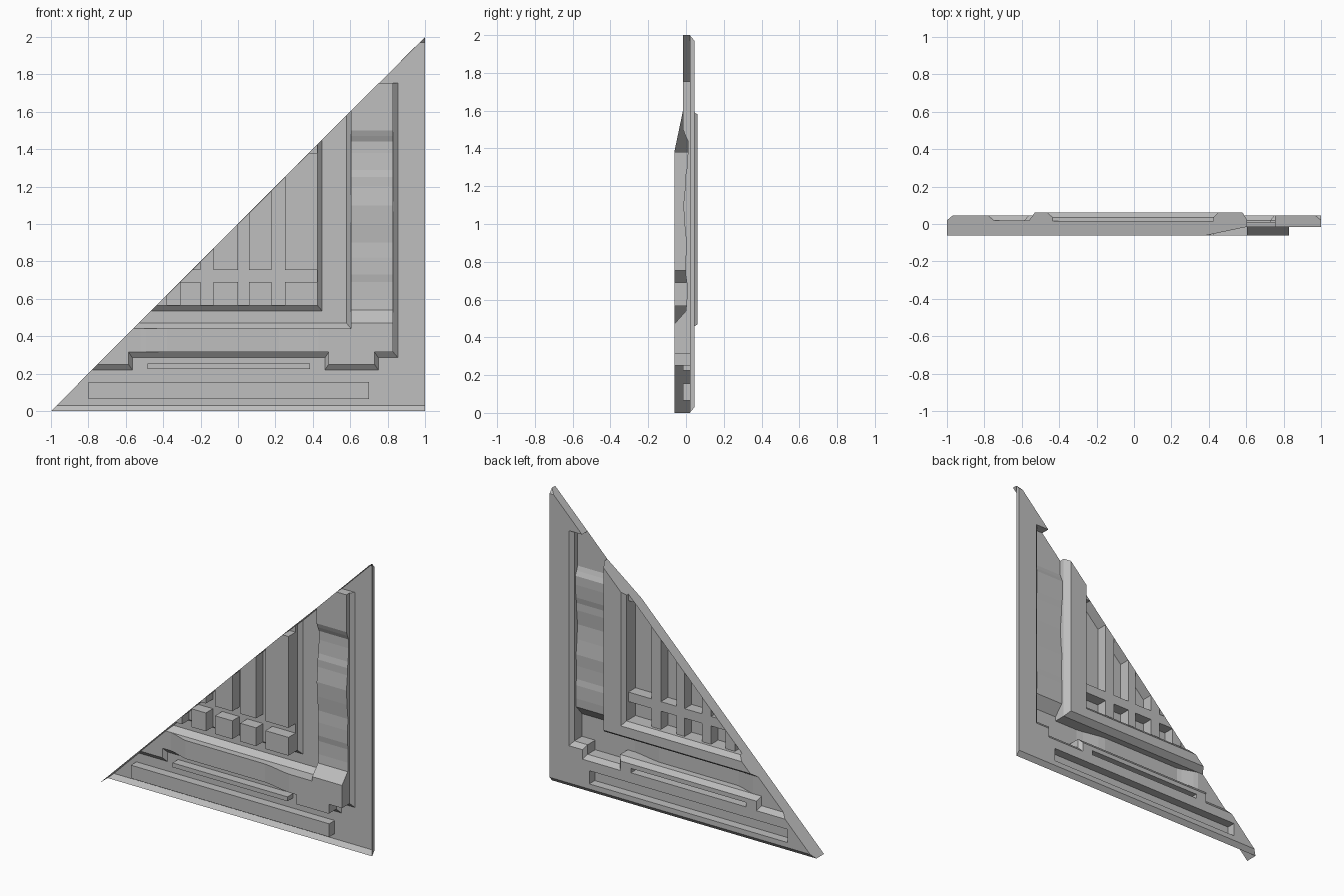
import bpy, bmesh
from mathutils import Vector

if "Cube" in bpy.data.objects:
    bpy.data.objects.remove(bpy.data.objects["Cube"])

# Depth levels along y: positive y is the decorated face
PLATE, RAISED, EDGE, BAR, MID, SLOT, DEEP = .045, .062, .02, .015, -.025, -.015, -.062

grey = bpy.data.materials.new("stone_grey")
grey.diffuse_color = (.52, .52, .52, 1)
grey.use_nodes = True
grey.node_tree.nodes["Principled BSDF"].inputs["Base Color"].default_value = grey.diffuse_color


def poly(bm, pts):
    """One face from (x, y, z) points."""
    return bm.faces.new([bm.verts.new(p) for p in pts])


def rect(bm, x0, x1, z0, z1, y):
    poly(bm, [(x0, y, z0), (x0, y, z1), (x1, y, z1), (x1, y, z0)])


def strip(bm, a, ya, b, yb):
    """Band between two (x, z) lines lying at depths ya and yb."""
    for (p, q), (r, s) in zip(zip(a, a[1:]), zip(b, b[1:])):
        poly(bm, [(p[0], ya, p[1]), (q[0], ya, q[1]), (s[0], yb, s[1]), (r[0], yb, r[1])])


def fill(bm, loops, y):
    """Flat sheet with holes: the first loop is the outline."""
    edges = []
    for loop in loops:
        vs = [bm.verts.new((x, y, z)) for x, z in loop]
        edges += [bm.edges.new((vs[i - 1], vs[i])) for i in range(len(vs))]
    bmesh.ops.triangle_fill(bm, edges=edges, use_beauty=True, normal=(0, 1, 0))
    bmesh.ops.dissolve_limit(bm, angle_limit=.001, verts=[], edges=bm.edges[:])


def finish(bm, name, clip=True, out=Vector((0, 1, 0))):
    """Trim along the diagonal, orient outwards and make the object."""
    bmesh.ops.remove_doubles(bm, verts=bm.verts[:], dist=.0005)
    if clip:
        bmesh.ops.bisect_plane(bm, geom=bm.verts[:] + bm.edges[:] + bm.faces[:],
                               plane_co=(0, 0, 1), plane_no=(-1, 0, 1), clear_outer=True)
    bmesh.ops.recalc_face_normals(bm, faces=bm.faces[:])
    if sum(f.normal.dot(out) * f.calc_area() for f in bm.faces) < 0:
        bmesh.ops.reverse_faces(bm, faces=bm.faces[:])
    me = bpy.data.meshes.new(name)
    bm.to_mesh(me)
    bm.free()
    me.materials.append(grey)
    bpy.context.collection.objects.link(bpy.data.objects.new(name, me))


# Stepped inner outline of the border: upper and lower line of its bevel
rim_top = [(-.95, .22), (-.565, .22), (-.565, .285), (.465, .285), (.465, .22), (.75, .22),
           (.75, .285), (.855, .285), (.855, 1.755), (.7, 1.755)]
rim_low = [(-.95, .25), (-.585, .25), (-.585, .315), (.485, .315), (.485, .25), (.73, .25),
           (.73, .315), (.83, .315), (.83, 1.755), (.7, 1.755)]

# Outer border with two sunken slots and bevelled ends
bm = bmesh.new()
slots = [[(-.8, .065), (.7, .065), (.7, .155), (-.8, .155)],
         [(-.485, .225), (.385, .225), (.385, .255), (-.485, .255)]]
fill(bm, [[(-1.1, .03), (1, .03), (1, 1.97), (.7, 1.97)] + rim_top[::-1] + [(-1.1, .22)]] + slots, PLATE)
for s in slots:
    strip(bm, s + s[:1], PLATE, s + s[:1], SLOT)
    rect(bm, s[0][0], s[1][0], s[0][1], s[2][1], SLOT)
strip(bm, rim_top, PLATE, rim_low, EDGE)
strip(bm, [(-1.1, .03), (1, .03)], PLATE, [(-1.1, 0), (1, 0)], EDGE)
strip(bm, [(.7, 1.97), (1, 1.97)], PLATE, [(.7, 2), (1, 2)], EDGE)
poly(bm, [(1, EDGE, 0), (1, PLATE, .03), (1, PLATE, 1.97), (1, EDGE, 2)])
finish(bm, "border")

# Channel floor profiles: along x for the bottom run, along z for the rippled side run
row = [(-1, EDGE), (-.52, EDGE), (-.49, .012), (-.41, -.017), (-.38, MID), (.22, MID),
       (.27, -.032), (.38, -.055), (.43, DEEP), (.605, DEEP), (.83, DEEP)]
col = [(.315, DEEP), (.44, DEEP), (.47, DEEP), (.54, 0), (.6, .004), (.69, .004), (.73, -.002),
       (.82, -.002), (.9, .002), (1.0, -.008), (1.1, -.014), (1.2, -.004), (1.25, -.004),
       (1.29, .004), (1.38, .01), (1.44, .01), (1.47, -.004), (1.5, -.015), (1.755, -.015)]


def along(profile, t):
    for (a, ya), (b, yb) in zip(profile, profile[1:]):
        if t <= b:
            return ya + (yb - ya) * max(0, (t - a) / (b - a))
    return profile[-1][1]


def floor_y(x, z):
    return along(col, z) if x > .6 and z > .44 else along(row, x)


def drop(bm, line):
    """Upright wall from the bevel down to the channel floor."""
    for (x0, z0), (x1, z1) in zip(line, line[1:]):
        ts = {0.0, 1.0}
        for x, _ in row:
            if min(x0, x1) < x < max(x0, x1):
                ts.add((x - x0) / (x1 - x0))
        for z, _ in col:
            if min(z0, z1) < z < max(z0, z1) and x0 > .6:
                ts.add((z - z0) / (z1 - z0))
        pts = [(x0 + (x1 - x0) * t, z0 + (z1 - z0) * t) for t in sorted(ts)]
        for (a, c), (b, d) in zip(pts, pts[1:]):
            poly(bm, [(a, EDGE, c), (b, EDGE, d), (b, floor_y(b, d), d), (a, floor_y(a, c), c)])


# Raised inner frame outlines, from outside to inside
def corner(x, z):
    return [(-.9, z), (x, z), (x, 1.72)]


frame_lines = [(corner(.605, .44), EDGE), (corner(.58, .47), RAISED),
               (corner(.45, .535), RAISED), (corner(.425, .565), .035)]

# Channel between border and frame
bm = bmesh.new()
xs = sorted({x for x, _ in row} | {-.585, .485, .73})
for a, b in zip(xs, xs[1:]):
    m = (a + b) / 2
    low = .25 if m < -.585 or .485 < m < .73 else .315
    ya, yb = along(row, a), along(row, b)
    poly(bm, [(a, ya, low), (a, ya, .44), (b, yb, .44), (b, yb, low)])
for (a, ya), (b, yb) in zip(col[1:], col[2:]):
    poly(bm, [(.605, ya, a), (.605, yb, b), (.83, yb, b), (.83, ya, a)])
drop(bm, rim_low)
drop(bm, frame_lines[0][0])
bmesh.ops.dissolve_degenerate(bm, dist=.0001, edges=bm.edges[:])
finish(bm, "channel")

# Raised frame
bm = bmesh.new()
for (a, ya), (b, yb) in zip(frame_lines, frame_lines[1:]):
    strip(bm, a, ya, b, yb)
finish(bm, "raised_frame")

# Lattice of bars with deep cells
gx = [-.55, -.38, -.31, -.2, -.13, 0, .06, .18, .25, .425]
gz = [.565, .69, .755, 1.38, 1.5]


def level(i, j):
    if not (0 <= i < len(gx) - 1 and 0 <= j < len(gz) - 1):
        return .035
    return DEEP if i % 2 == 0 and j % 2 == 0 else BAR


bm = bmesh.new()
for i in range(len(gx)):
    for j in range(len(gz)):
        here = level(i, j)
        if i < len(gx) - 1 and j < len(gz) - 1:
            rect(bm, gx[i], gx[i + 1], gz[j], gz[j + 1], here)
        if j < len(gz) - 1 and level(i - 1, j) != here:
            line = [(gx[i], gz[j]), (gx[i], gz[j + 1])]
            strip(bm, line, here, line, level(i - 1, j))
        if i < len(gx) - 1 and level(i, j - 1) != here:
            line = [(gx[i], gz[j]), (gx[i + 1], gz[j])]
            strip(bm, line, here, line, level(i, j - 1))
finish(bm, "lattice")

# Diagonal side wall following the section of the relief
lower = [(-1, EDGE), (-.97, PLATE), (-.78, PLATE), (-.75, EDGE), (-.56, EDGE), (-.53, RAISED),
         (-.465, RAISED), (-.435, .035), (-.435, BAR), (.425, BAR), (.425, .035), (.45, RAISED),
         (.58, RAISED), (.605, EDGE), (.605, -.015), (.38, DEEP), (-1, DEEP)]
upper = [(.755, -.015), (.755, PLATE), (.97, PLATE), (1, EDGE), (1, -.015)]
bm = bmesh.new()
for section in (lower, upper):
    poly(bm, [(x, y, x + 1) for x, y in section])
finish(bm, "diagonal_wall", clip=False, out=Vector((-1, 0, 1)))
